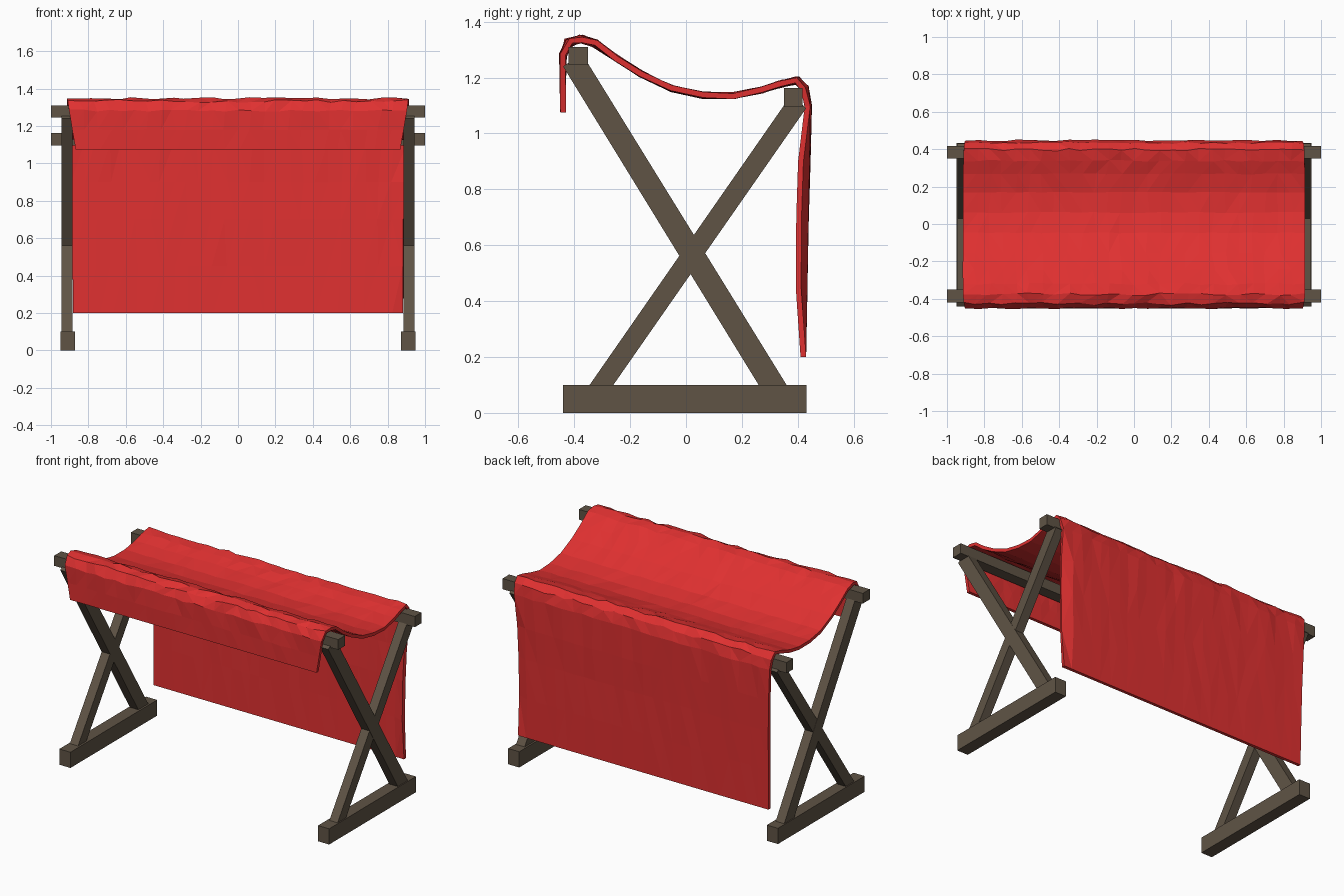
import bpy, bmesh, random
from mathutils import Vector

if "Cube" in bpy.data.objects:
    bpy.data.objects.remove(bpy.data.objects["Cube"])
random.seed(4)

def material(name, rgb):
    m = bpy.data.materials.new(name)
    m.diffuse_color = (*rgb, 1)
    m.use_nodes = True
    m.node_tree.nodes["Principled BSDF"].inputs["Base Color"].default_value = m.diffuse_color
    return m

WOOD = material("dark wood", (0.115, 0.088, 0.06))
RED = material("red cloth", (0.74, 0.03, 0.03))

def finish(bm, name, mat):
    bmesh.ops.recalc_face_normals(bm, faces=bm.faces)
    me = bpy.data.meshes.new(name)
    bm.to_mesh(me)
    bm.free()
    me.materials.append(mat)
    ob = bpy.data.objects.new(name, me)
    bpy.context.collection.objects.link(ob)
    return ob

def prism(name, profile, x0, x1):
    """Extrude a y-z outline from x0 to x1."""
    bm = bmesh.new()
    f = bm.faces.new([bm.verts.new((x0, y, z)) for y, z in profile])
    ext = bmesh.ops.extrude_face_region(bm, geom=[f])["geom"]
    bmesh.ops.translate(bm, vec=(x1 - x0, 0, 0),
                        verts=[v for v in ext if isinstance(v, bmesh.types.BMVert)])
    return finish(bm, name, WOOD)

def rect(y0, y1, z0, z1):
    return [(y0, z0), (y1, z0), (y1, z1), (y0, z1)]

# End frames: foot beam plus two crossing legs
for side, s in (("left", -1), ("right", 1)):
    prism(side + "_foot", rect(-0.44, 0.432, 0, 0.1), s * 0.872, s * 0.95)
    prism(side + "_leg_to_front", [(0.26, 0.1), (0.36, 0.1), (-0.372, 1.285), (-0.44, 1.24)],
          s * 0.884, s * 0.944)
    prism(side + "_leg_to_back", [(-0.345, 0.1), (-0.26, 0.1), (0.43, 1.09), (0.378, 1.14)],
          s * 0.885, s * 0.943)

# Long rails carrying the cloth
prism("front_rail", rect(-0.42, -0.35, 1.245, 1.31), -1, 1)
prism("back_rail", rect(0.35, 0.417, 1.095, 1.163), -1, 1)

# Draped cloth: y, z, half width, wrinkle size along its path
path = [(-0.440, 1.075, 0.868, 0), (-0.441, 1.18, 0.886, .002), (-0.440, 1.28, 0.903, .005),
        (-0.420, 1.325, 0.91, .008), (-0.375, 1.338, 0.915, .006), (-0.325, 1.322, 0.915, .006),
        (-0.25, 1.270, 0.915, .003), (-0.16, 1.212, 0.915, .003), (-0.05, 1.160, 0.915, .003),
        (0.06, 1.137, 0.915, .003), (0.17, 1.136, 0.915, .003), (0.27, 1.156, 0.915, .003),
        (0.34, 1.178, 0.912, .005), (0.395, 1.190, 0.91, .006), (0.425, 1.160, 0.907, .007),
        (0.437, 1.10, 0.90, .004), (0.434, 0.90, 0.892, .002), (0.428, 0.70, 0.887, .002),
        (0.424, 0.45, 0.884, .001), (0.420, 0.20, 0.882, 0)]
N = 26
bm = bmesh.new()
rows = []
for y, z, w, a in path:
    row = []
    for i in range(N + 1):
        edge = i in (0, N)
        x = -w + 2 * w * i / N + (0 if edge else random.uniform(-.012, .012))
        p = Vector((x, y + random.uniform(-a, a), z + random.uniform(-a, a)))
        if i == N and 0.4 < z < 1.0:       # inward fold near the right edge
            p.y -= 0.022
        row.append(bm.verts.new(p))
    rows.append(row)
for r0, r1 in zip(rows, rows[1:]):
    for i in range(N):
        bm.faces.new((r0[i], r0[i + 1], r1[i + 1], r1[i]))
bmesh.ops.triangulate(bm, faces=bm.faces)
cloth = finish(bm, "draped_cloth", RED)
mod = cloth.modifiers.new("thickness", "SOLIDIFY")
mod.thickness = 0.02
mod.offset = 0
